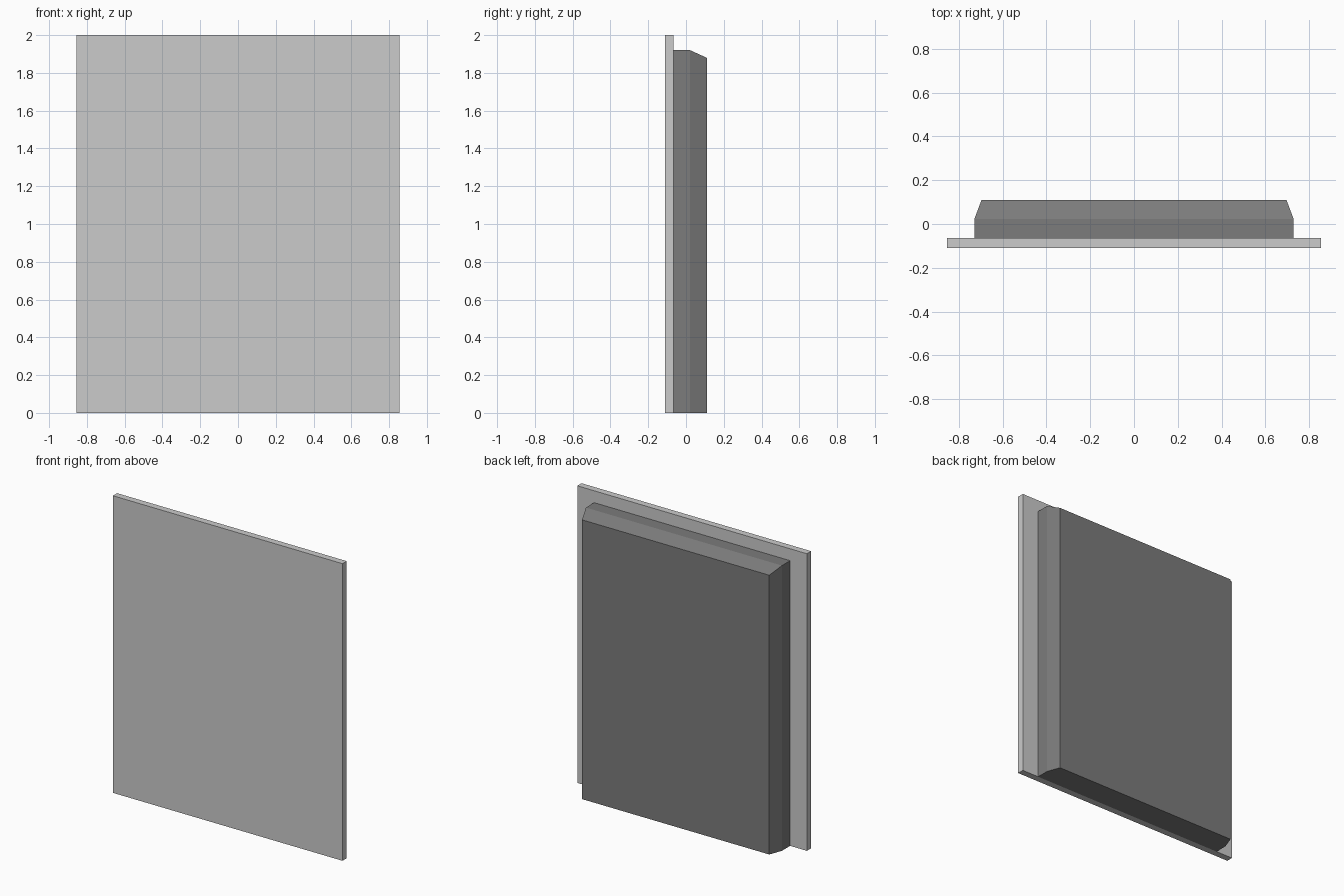
import bpy
import bmesh

if "Cube" in bpy.data.objects:
    bpy.data.objects.remove(bpy.data.objects["Cube"])


def loft(name, sections):
    """Solid through rectangles (y, half width, height) standing on z = 0."""
    bm = bmesh.new()
    rings = [[bm.verts.new(p) for p in ((-w, y, 0), (w, y, 0), (w, y, h), (-w, y, h))]
             for y, w, h in sections]
    for a, b in zip(rings, rings[1:]):
        for i in range(4):
            j = (i + 1) % 4
            bm.faces.new((a[i], a[j], b[j], b[i]))
    bm.faces.new(rings[0])
    bm.faces.new(rings[-1])
    bmesh.ops.recalc_face_normals(bm, faces=bm.faces)
    mesh = bpy.data.meshes.new(name)
    bm.to_mesh(mesh)
    bm.free()
    obj = bpy.data.objects.new(name, mesh)
    bpy.context.collection.objects.link(obj)
    return obj


# Thin front panel
loft("front_panel", [(-0.11, 0.855, 2.0), (-0.065, 0.855, 2.0)])

# Dark rear housing, tapered at the sides and top towards the back
housing = loft("rear_housing", [(-0.065, 0.73, 1.92),
                                (0.022, 0.73, 1.92),
                                (0.11, 0.697, 1.88)])
dark = bpy.data.materials.new("dark_grey")
dark.diffuse_color = (0.2, 0.2, 0.2, 1)
dark.use_nodes = True
dark.node_tree.nodes["Principled BSDF"].inputs["Base Color"].default_value = dark.diffuse_color
housing.data.materials.append(dark)
